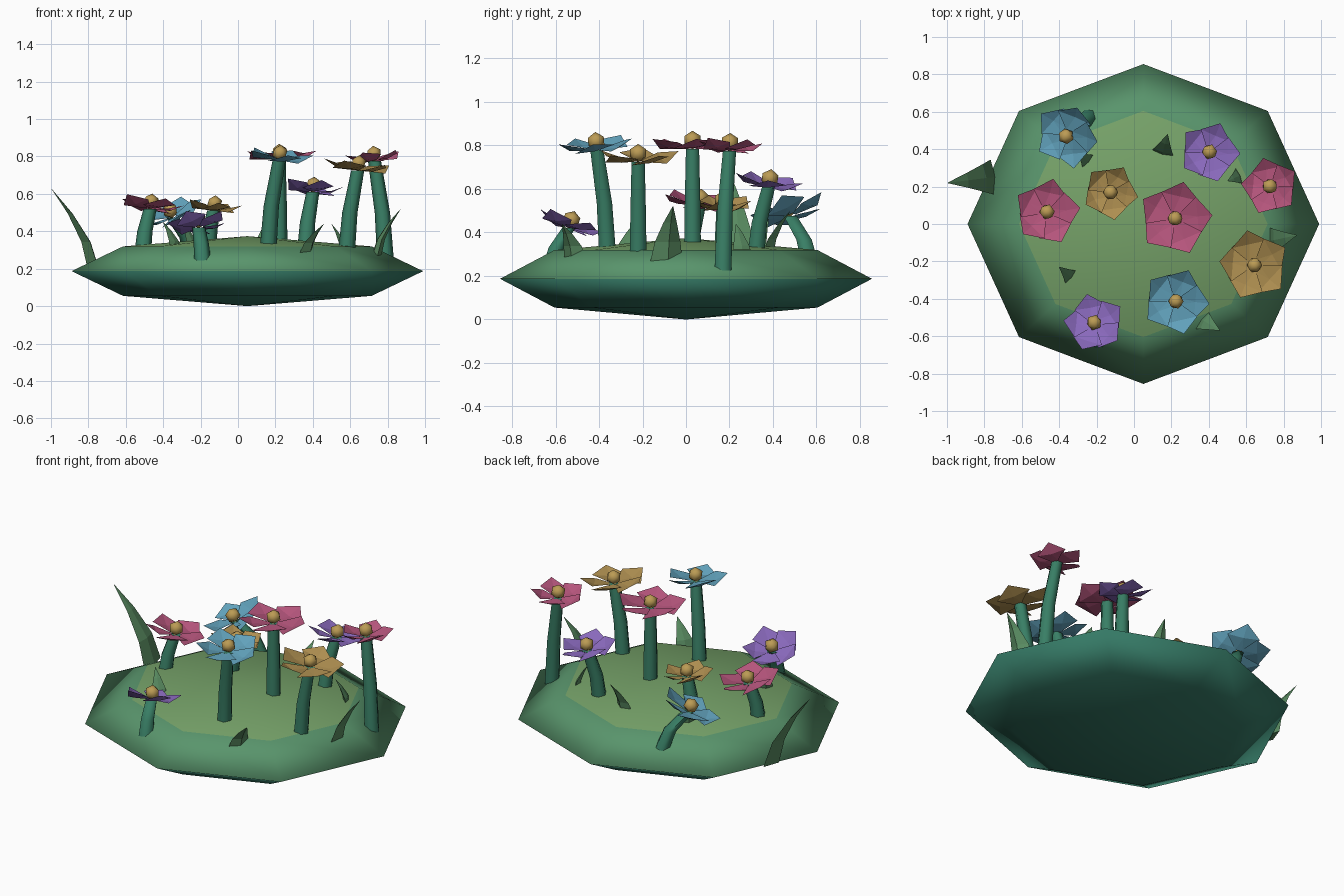
import bpy, bmesh, math
from mathutils import Vector, Matrix

if "Cube" in bpy.data.objects:
    bpy.data.objects.remove(bpy.data.objects["Cube"])


def material(name, rgb):
    m = bpy.data.materials.new(name)
    m.diffuse_color = (*rgb, 1)
    m.use_nodes = True
    m.node_tree.nodes["Principled BSDF"].inputs["Base Color"].default_value = m.diffuse_color
    return m


GRASS = material("grass_top", (0.18, 0.36, 0.14))
RIM = material("grass_rim", (0.10, 0.30, 0.15))
UNDER = material("grass_under", (0.035, 0.19, 0.13))
STEM = material("stem_green", (0.04, 0.21, 0.13))
BLADE = material("blade_green", (0.10, 0.26, 0.12))
GOLD = material("centre_gold", (0.50, 0.33, 0.09))
PETAL = {
    "pink": material("petal_pink", (0.46, 0.09, 0.20)),
    "blue": material("petal_blue", (0.12, 0.36, 0.50)),
    "purple": material("petal_purple", (0.25, 0.14, 0.50)),
    "gold": material("petal_gold", (0.42, 0.27, 0.08)),
}


def finish(bm, name, mats, smooth=False):
    me = bpy.data.meshes.new(name)
    bm.to_mesh(me)
    bm.free()
    for m in mats:
        me.materials.append(m)
    for p in me.polygons:
        p.use_smooth = smooth
    ob = bpy.data.objects.new(name, me)
    bpy.context.collection.objects.link(ob)
    return ob


def ground_z(x, y):
    # height of the mound surface (slightly sunk)
    r = math.hypot((x - 0.05) / 0.94, y / 0.855)
    if r < 0.707:
        return 0.373 - 0.053 * r / 0.707
    return 0.32 - 0.13 * (r - 0.707) / 0.293


# mound: squashed eight-sided ball
bm = bmesh.new()
bmesh.ops.create_uvsphere(bm, u_segments=8, v_segments=4, radius=1)
for f in bm.faces:
    z = f.calc_center_median().z
    f.material_index = 0 if z > 0.6 else 1 if z > 0 else 2
for v in bm.verts:
    v.co = Vector((0.05 + 0.94 * v.co.x, 0.855 * v.co.y, 0.187 + 0.187 * v.co.z))
finish(bm, "mound", [GRASS, RIM, UNDER], True)


def stem(name, pts, radii, sides=6):
    bm = bmesh.new()
    rings = []
    for p, r in zip(pts, radii):
        rings.append([bm.verts.new(p + Vector((r * math.cos(a), r * math.sin(a), 0)))
                      for a in (math.tau * i / sides for i in range(sides))])
    for a, b in zip(rings, rings[1:]):
        for i in range(sides):
            j = (i + 1) % sides
            bm.faces.new((a[i], a[j], b[j], b[i]))
    bm.faces.new(rings[0][::-1])
    bm.faces.new(rings[-1])
    finish(bm, name, [STEM], True).modifiers.new("crease", 'EDGE_SPLIT').split_angle = 1.2


def flower(n, colour, head, base, R, turn):
    head = Vector(head)
    foot = Vector((*base, ground_z(*base) - 0.05))
    top = head - Vector((0, 0, 0.045))
    mid = foot.lerp(top, 0.5)
    mid.xy = foot.xy + (top.xy - foot.xy) * 0.3
    stem(f"stem_{n}", [foot, mid, top], [0.045, 0.041, 0.035])
    # head tilts partly along the stem
    axis = Vector((0, 0, 1)).lerp((top - mid).normalized(), 0.6)
    tilt = Vector((0, 0, 1)).rotation_difference(axis).to_matrix().to_4x4()
    place = Matrix.Translation(top) @ tilt
    bm = bmesh.new()
    for i in range(5):
        spin = Matrix.Rotation(math.radians(turn) + math.tau * i / 5, 4, 'Z')
        # kite petal with one edge raised over its neighbour
        pts = [(0.02, -0.02, 0), (0.60 * R, -0.52 * R, 0.0), (R, 0, 0.045),
               (0.60 * R, 0.52 * R, 0.03), (0.02, 0.02, 0.005), (0.6 * R, 0, 0.005)]
        v = [bm.verts.new(place @ spin @ Vector(p)) for p in pts]
        bm.faces.new((v[0], v[1], v[5]))
        bm.faces.new((v[1], v[2], v[5]))
        bm.faces.new((v[2], v[3], v[5]))
        bm.faces.new((v[3], v[4], v[5]))
        bm.faces.new((v[4], v[0], v[5]))
    finish(bm, f"petals_{n}", [PETAL[colour]])
    bm = bmesh.new()
    bmesh.ops.create_icosphere(bm, subdivisions=1, radius=0.043,
                               matrix=place @ Matrix.Translation((0, 0, 0.04)))
    finish(bm, f"flower_centre_{n}", [GOLD], True)


# colour, head centre, stem foot, petal reach, turn
FLOWERS = [
    ("blue", (-0.35, 0.48, 0.52), (-0.24, 0.57), 0.18, 66),
    ("purple", (0.40, 0.38, 0.655), (0.36, 0.32), 0.165, -3),
    ("pink", (0.73, 0.20, 0.82), (0.79, 0.17), 0.155, 31),
    ("pink", (0.22, 0.03, 0.83), (0.22, 0.03), 0.20, 5),
    ("gold", (0.64, -0.22, 0.77), (0.58, -0.22), 0.19, 30),
    ("blue", (0.22, -0.41, 0.825), (0.16, -0.36), 0.18, -4),
    ("purple", (-0.21, -0.54, 0.465), (-0.19, -0.62), 0.165, 32),
    ("pink", (-0.47, 0.06, 0.565), (-0.51, 0.02), 0.18, 7),
    ("gold", (-0.13, 0.17, 0.555), (-0.16, 0.17), 0.15, -10),
]
for n, f in enumerate(FLOWERS, 1):
    flower(n, *f)


def blade(n, base, tip, width):
    # folded tapering leaf that arcs from base to tip
    b = Vector((*base, ground_z(*base) - 0.04))
    t = Vector(tip)
    out = Vector((t.x - b.x, t.y - b.y, 0))
    side = Vector((-out.y, out.x, 0)).normalized()
    back = out.normalized()
    bm = bmesh.new()
    rows = []
    for k, w in ((0, 1), (0.35, 0.8), (0.7, 0.42), (1, 0.02)):
        c = b + out * k ** 1.6 + Vector((0, 0, (t.z - b.z) * k))
        h = width * w / 2
        rows.append([bm.verts.new(p) for p in
                     (c - side * h, c + back * h * 0.5, c + side * h, c - back * h * 0.15)])
    for p, q in zip(rows, rows[1:]):
        for i in range(4):
            j = (i + 1) % 4
            bm.faces.new((p[i], p[j], q[j], q[i]))
    bm.faces.new(rows[0][::-1])
    bm.faces.new(rows[-1])
    finish(bm, f"grass_blade_{n}", [BLADE])


BLADES = [
    ((-0.755, 0.25), (-0.995, 0.22, 0.625), 0.19),
    ((0.15, 0.37), (0.18, 0.48, 0.50), 0.13),
    ((0.57, 0.26), (0.50, 0.23, 0.44), 0.10),
    ((0.73, -0.09), (0.87, -0.06, 0.52), 0.15),
    ((0.36, -0.51), (0.46, -0.57, 0.44), 0.12),
    ((-0.33, -0.29), (-0.40, -0.23, 0.45), 0.10),
    ((-0.24, 0.33), (-0.30, 0.38, 0.46), 0.10),
]
for n, a in enumerate(BLADES, 1):
    blade(n, *a)
